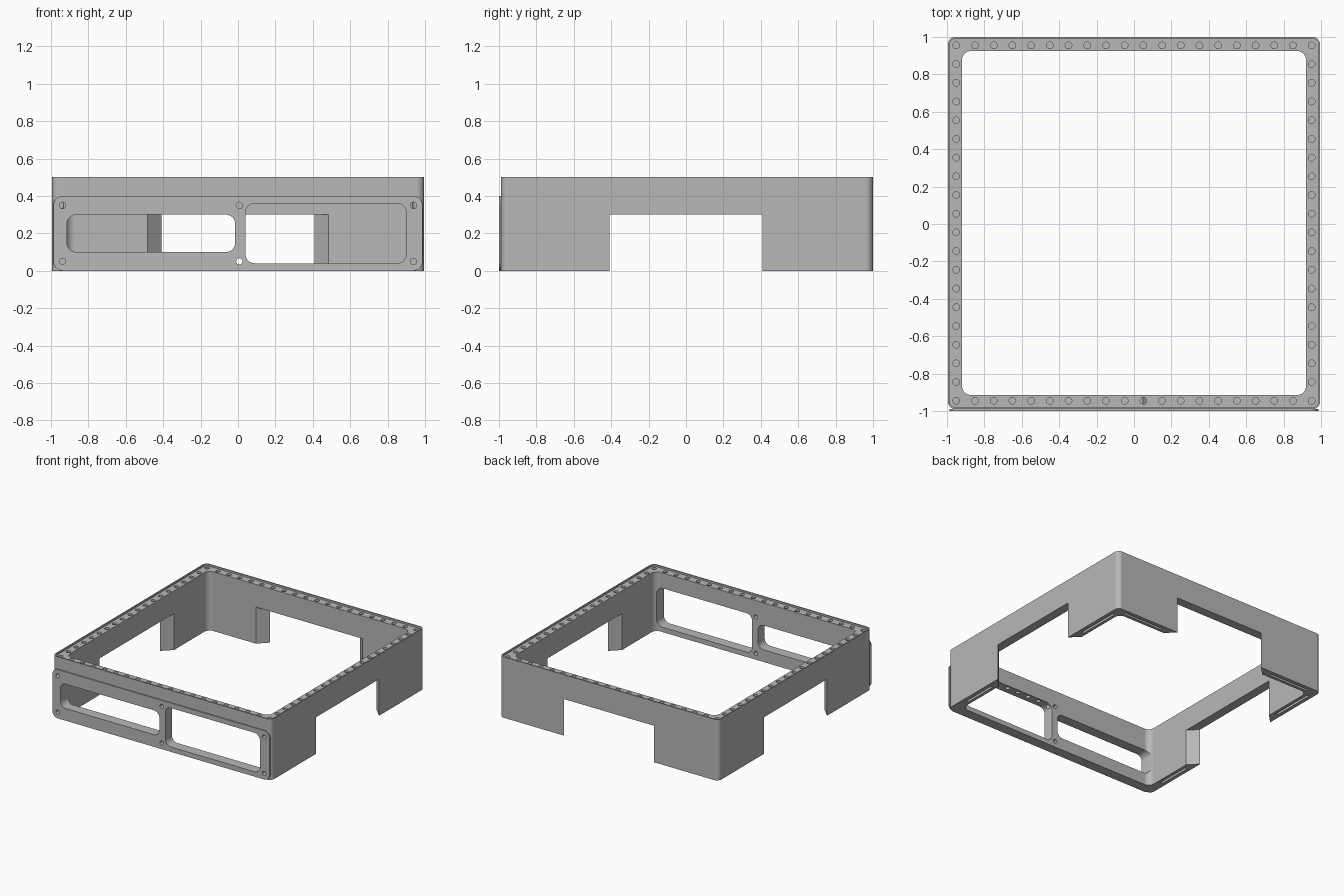
import bpy, bmesh, math

if "Cube" in bpy.data.objects:
    bpy.data.objects.remove(bpy.data.objects["Cube"], do_unlink=True)

grey = bpy.data.materials.new("mid_grey")
grey.use_nodes = True
colour = (0.48, 0.48, 0.48, 1)
grey.diffuse_color = colour
grey.node_tree.nodes["Principled BSDF"].inputs["Base Color"].default_value = colour


def rounded(x0, x1, y0, y1, r, steps=8):
    """Rounded rectangle outline."""
    pts = []
    corners = [(x1 - r, y1 - r), (x0 + r, y1 - r), (x0 + r, y0 + r), (x1 - r, y0 + r)]
    for q, (cx, cy) in enumerate(corners):
        for i in range(steps + 1):
            a = (q + i / steps) * math.pi / 2
            pts.append((cx + r * math.cos(a), cy + r * math.sin(a)))
    return pts


def circle(cx, cy, r, n=16):
    return [(cx + r * math.cos(i * math.tau / n), cy + r * math.sin(i * math.tau / n))
            for i in range(n)]


def rect(x0, x1, y0, y1):
    return [(x0, y0), (x1, y0), (x1, y1), (x0, y1)]


def prisms(name, shapes, axis="z"):
    """One object from (outline, start, end) prisms, extruded along z or y."""
    bm = bmesh.new()
    for outline, a, b in shapes:
        rings = [[bm.verts.new((u, v, w) if axis == "z" else (u, w, v)) for u, v in outline]
                 for w in (a, b)]
        low, high = rings
        bm.faces.new(low)
        bm.faces.new(high)
        for i in range(len(low)):
            j = (i + 1) % len(low)
            bm.faces.new((low[i], low[j], high[j], high[i]))
    bmesh.ops.recalc_face_normals(bm, faces=bm.faces)
    mesh = bpy.data.meshes.new(name)
    bm.to_mesh(mesh)
    bm.free()
    mesh.materials.append(grey)
    obj = bpy.data.objects.new(name, mesh)
    bpy.context.collection.objects.link(obj)
    return obj


def cut(target, cutters):
    """Subtract each cutter and bake the result."""
    for cutter in cutters:
        mod = target.modifiers.new("cut", "BOOLEAN")
        mod.operation = "DIFFERENCE"
        mod.solver = "EXACT"
        mod.object = cutter
        bpy.context.view_layer.objects.active = target
        bpy.ops.object.modifier_apply(modifier=mod.name)


# Outer and inner limits of the square wall
X, FRONT, BACK, TOP = 0.995, -0.99, 1.0, 0.5
frame = prisms("wall_frame", [(rounded(-X, X, FRONT, BACK, 0.04), 0, TOP)])
plate = prisms("front_plate", [(rounded(-0.987, 0.987, 0, 0.4, 0.05), -1.0, FRONT)], "y")

interior = prisms("interior_cutter", [(rounded(-0.92, 0.92, -0.915, 0.925, 0.05), -0.1, 0.6)])

# Recess that leaves a thin raised lip around the rim
lip = prisms("lip_cutter", [(rounded(-X + 0.01, X - 0.01, FRONT + 0.01, BACK - 0.01, 0.03),
                             TOP - 0.014, 0.6)])

# Low openings in the back and both sides, flaring towards the inside
wide, narrow = 0.51, 0.39
openings = [prisms("back_opening_cutter", [
    ([(-narrow, 1.02), (narrow, 1.02), (wide, 0.90), (-wide, 0.90)], -0.1, 0.3)])]
for s in (-1, 1):
    openings.append(prisms("side_opening_cutter", [
        ([(s * 1.015, -narrow), (s * 1.015, narrow), (s * 0.895, wide), (s * 0.895, -wide)],
         -0.1, 0.3)]))

# Two windows in the front
windows = prisms("window_cutter", [
    (rounded(-0.915, -0.015, 0.1, 0.3, 0.05), -1.1, -0.87),
    (rounded(0.04, 0.90, 0.04, 0.36, 0.05), -1.1, -0.87)], "y")

# Row of holes around the rim
holes = []
for i in range(20):
    t = -0.95 + i * 0.1
    holes += [(t, -0.945), (t, 0.955)]
    if 0 < i < 19:
        holes += [(-0.95, t + 0.005), (0.95, t + 0.005)]
rim_holes = prisms("rim_hole_cutter", [(circle(x, y, 0.018), 0.335, 0.6) for x, y in holes])

# Screw holes through the plate, deeper at the corners
screws = prisms("screw_cutter", [
    (circle(x, z, 0.017), -1.1, -0.84)
    for x in (-0.938, 0.007, 0.938) for z in (0.05, 0.35)], "y")

# Narrow grooves under the feet
grooves = []
for s in (-1, 1):
    x0, x1 = sorted((s * 0.53, s * 0.9))
    grooves.append((rect(x0, x1, 0.95, 0.97), -0.1, 0.03))
    x0, x1 = sorted((s * 0.945, s * 0.965))
    for y0, y1 in ((-0.82, -0.53), (0.53, 0.9)):
        grooves.append((rect(x0, x1, y0, y1), -0.1, 0.03))
groove = prisms("groove_cutter", grooves)

cut(frame, [interior, lip] + openings + [windows, rim_holes, screws, groove])
cut(plate, [windows, screws])

for cutter in [interior, lip, windows, rim_holes, screws, groove] + openings:
    bpy.data.objects.remove(cutter, do_unlink=True)

# Smooth the rounded corners and keep flat faces flat
for obj in (frame, plate):
    bpy.ops.object.select_all(action="DESELECT")
    obj.select_set(True)
    bpy.context.view_layer.objects.active = obj
    bpy.ops.object.shade_smooth_by_angle(angle=math.radians(30))
    normals = obj.modifiers.new("weighted_normals", "WEIGHTED_NORMAL")
    normals.keep_sharp = True
